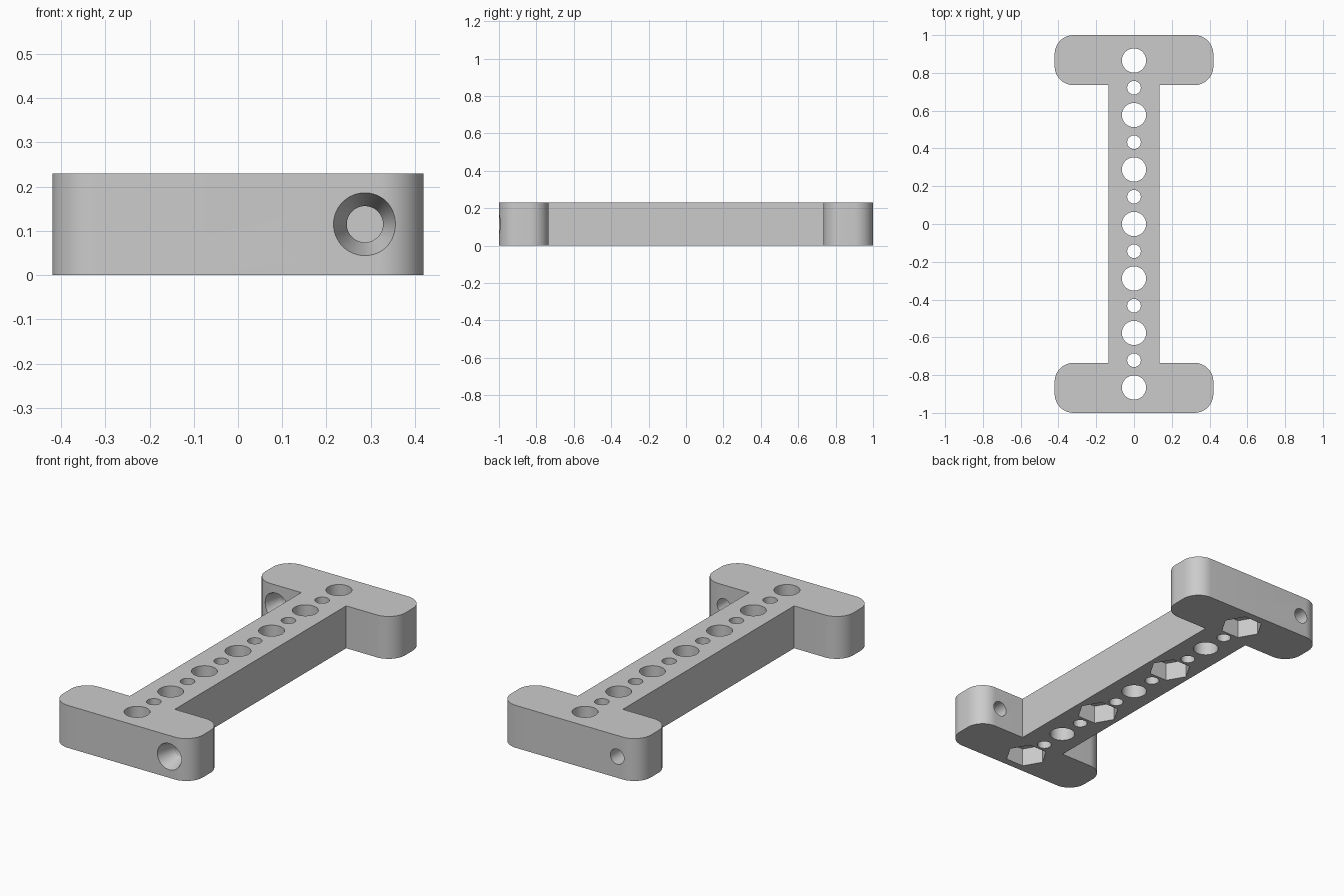
import bpy, bmesh, math
from mathutils import Vector

cube = bpy.data.objects.get("Cube")
if cube:
    bpy.data.objects.remove(cube, do_unlink=True)

HEIGHT = 0.23
HALF_W, HALF_L = 0.42, 1.0       # end bar half width, overall half length
WEB, INNER = 0.135, 0.735        # centre bar half width, inner face of end bars
CORNER = 0.1
PITCH = 0.2885

grey = bpy.data.materials.new("plain grey")
grey.use_nodes = True
grey.diffuse_color = (0.6, 0.6, 0.6, 1)
grey.node_tree.nodes["Principled BSDF"].inputs["Base Color"].default_value = (0.6, 0.6, 0.6, 1)


def make_object(name, bm):
    bmesh.ops.recalc_face_normals(bm, faces=bm.faces)
    mesh = bpy.data.meshes.new(name)
    bm.to_mesh(mesh)
    bm.free()
    obj = bpy.data.objects.new(name, mesh)
    bpy.context.collection.objects.link(obj)
    mesh.materials.append(grey)
    return obj


def loft(bm, rings):
    """Skin a list of equal point rings and cap both ends."""
    rows = [[bm.verts.new(p) for p in ring] for ring in rings]
    n = len(rows[0])
    for a, b in zip(rows, rows[1:]):
        for i in range(n):
            j = (i + 1) % n
            bm.faces.new((a[i], a[j], b[j], b[i]))
    bm.faces.new(rows[0][::-1])
    bm.faces.new(rows[-1])


def circle(radius, sides):
    return [(radius * math.cos(2 * math.pi * i / sides),
             radius * math.sin(2 * math.pi * i / sides)) for i in range(sides)]


def corner(cx, cy, start, steps=16):
    """Quarter round, counter-clockwise."""
    return [(cx + CORNER * math.cos(start + math.pi / 2 * i / steps),
             cy + CORNER * math.sin(start + math.pi / 2 * i / steps))
            for i in range(steps + 1)]


def post(bm, y, radius, sides, z0, z1):
    """Vertical prism on the centre line."""
    loft(bm, [[(px, y + py, z) for px, py in circle(radius, sides)] for z in (z0, z1)])


# I-shaped body: one half of the outline, then the same turned half way round
x, y = HALF_W - CORNER, HALF_L - CORNER
half = [(WEB, INNER)]
half += corner(x, INNER + CORNER, -math.pi / 2)
half += corner(x, y, 0)
half += corner(-x, y, math.pi / 2)
half += corner(-x, INNER + CORNER, math.pi)
half += [(-WEB, INNER)]
outline = half + [(-px, -py) for px, py in half]
bm = bmesh.new()
loft(bm, [[(px, py, z) for px, py in outline] for z in (0, HEIGHT)])
body = make_object("bracket_body", bm)

# Row of large and small through holes
bm = bmesh.new()
for i in range(-3, 4):
    post(bm, i * PITCH, 0.064, 64, -0.1, HEIGHT + 0.1)
for i in range(-3, 3):
    post(bm, (i + 0.5) * PITCH, 0.036, 48, -0.1, HEIGHT + 0.1)
holes = make_object("hole_cutter", bm)

# Hexagonal nut pockets underneath every second large hole
bm = bmesh.new()
for i in (-3, -1, 1, 3):
    post(bm, i * PITCH, 0.108, 6, -0.1, 0.1)
pockets = make_object("nut_pocket_cutter", bm)

# Countersunk screw holes along y, on opposite sides of the two end bars
bm = bmesh.new()
for cx, face in ((0.287, -HALF_L), (-0.287, INNER)):
    profile = ((-0.05, 0.086), (0.1, 0.041), (0.35, 0.041))
    loft(bm, [[(cx + px, face + d, HEIGHT / 2 + pz) for px, pz in circle(r, 64)]
              for d, r in profile])
screws = make_object("screw_hole_cutter", bm)

# Cut everything, then bake the result
cutters = (holes, pockets, screws)
for cutter in cutters:
    cutter.hide_render = True
    mod = body.modifiers.new(cutter.name, "BOOLEAN")
    mod.operation = "DIFFERENCE"
    mod.solver = "EXACT"
    mod.object = cutter
graph = bpy.context.evaluated_depsgraph_get()
cut_mesh = bpy.data.meshes.new_from_object(body.evaluated_get(graph))
body.modifiers.clear()
body.data = cut_mesh
for cutter in cutters:
    bpy.data.objects.remove(cutter, do_unlink=True)

# Smooth curved walls, crisp edges
bpy.ops.object.select_all(action="DESELECT")
body.select_set(True)
bpy.context.view_layer.objects.active = body
bpy.ops.object.shade_smooth_by_angle(angle=math.radians(14))
